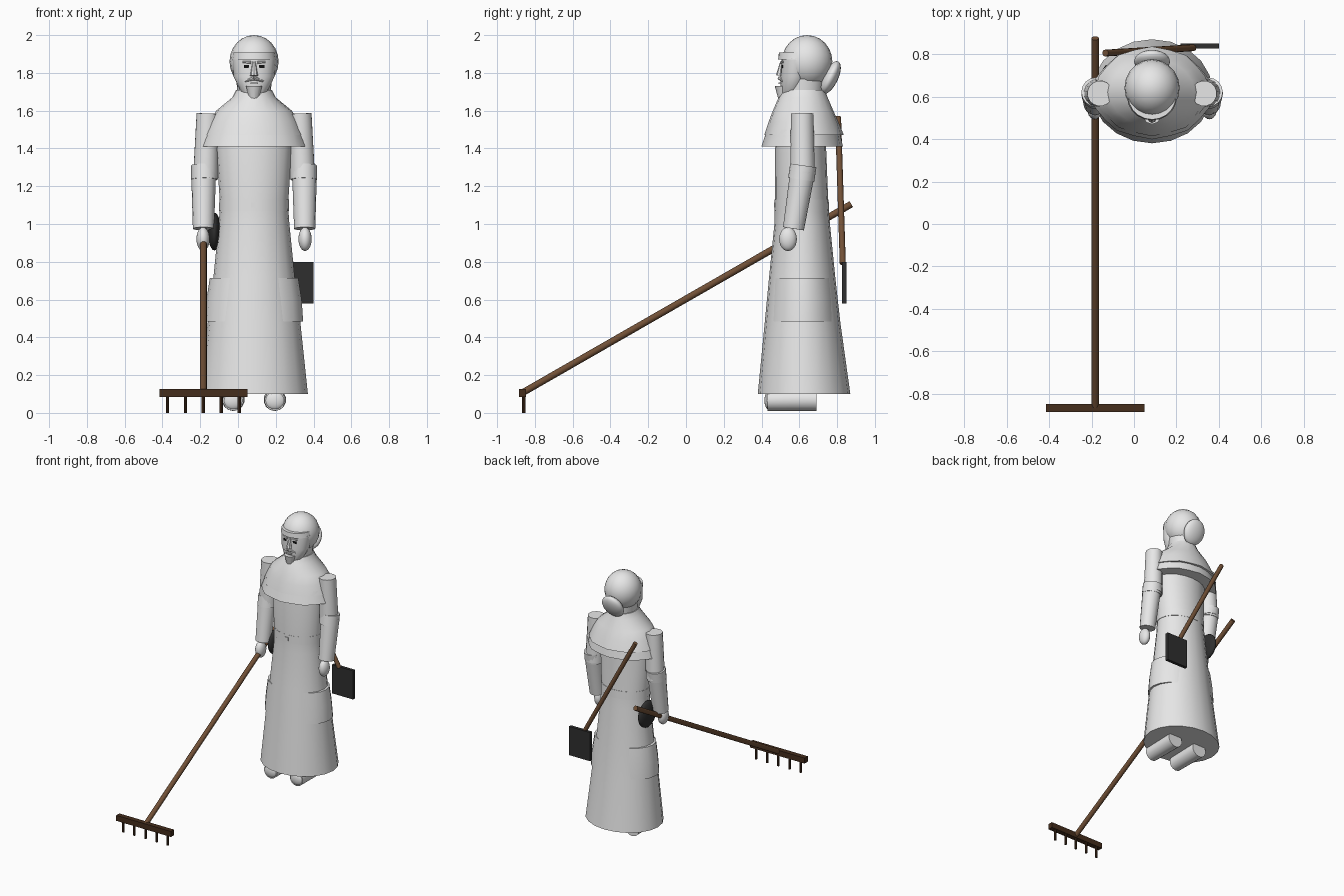
import bpy, bmesh, math
from mathutils import Vector

if "Cube" in bpy.data.objects:
    bpy.data.objects.remove(bpy.data.objects["Cube"])

CX = 0.085  # middle of the figure


def material(name, color):
    m = bpy.data.materials.new(name)
    m.use_nodes = True
    m.diffuse_color = (*color, 1)
    m.node_tree.nodes["Principled BSDF"].inputs["Base Color"].default_value = (*color, 1)
    return m


CLOTH = material("pale grey", (0.8, 0.8, 0.8))
WOOD = material("brown wood", (0.165, 0.08, 0.037))
DARK_WOOD = material("dark wood", (0.06, 0.027, 0.012))
IRON = material("dark iron", (0.028, 0.028, 0.028))
BLACK = material("black", (0.005, 0.005, 0.005))


def finish(name, bm, mat, smooth=True):
    bmesh.ops.recalc_face_normals(bm, faces=bm.faces)
    mesh = bpy.data.meshes.new(name)
    bm.to_mesh(mesh)
    bm.free()
    ob = bpy.data.objects.new(name, mesh)
    bpy.context.collection.objects.link(ob)
    mesh.materials.append(mat)
    if smooth:
        bpy.ops.object.select_all(action='DESELECT')
        ob.select_set(True)
        bpy.context.view_layer.objects.active = ob
        bpy.ops.object.shade_smooth_by_angle(angle=math.radians(40))
    return ob


def loft(name, rings, mat=CLOTH, sides=20, ripple=0.0):
    """Stack of ellipses, each given as height, centre y, half width, half depth."""
    bm = bmesh.new()
    loops = []
    for z, cy, rx, ry in rings:
        loop = []
        for i in range(sides):
            a = math.tau * i / sides
            k = 1 + ripple * (i % 2) * (1 if z == rings[0][0] else 0)
            loop.append(bm.verts.new((CX + rx * k * math.cos(a), cy + ry * k * math.sin(a), z)))
        loops.append(loop)
    for low, high in zip(loops, loops[1:]):
        for i in range(sides):
            j = (i + 1) % sides
            bm.faces.new((low[i], low[j], high[j], high[i]))
    bm.faces.new(loops[0])
    bm.faces.new(loops[-1])
    return finish(name, bm, mat)


def rod(name, start, end, r0, r1, mat, sides=12):
    bm = bmesh.new()
    start, end = Vector(start), Vector(end)
    axis = end - start
    bmesh.ops.create_cone(bm, cap_ends=True, segments=sides, radius1=r0, radius2=r1, depth=axis.length)
    ob = finish(name, bm, mat)
    ob.location = (start + end) / 2
    ob.rotation_euler = axis.to_track_quat('Z', 'Y').to_euler()
    return ob


def box(name, center, size, mat):
    bm = bmesh.new()
    bmesh.ops.create_cube(bm, size=1)
    ob = finish(name, bm, mat, False)
    ob.location, ob.scale = center, size
    return ob


def ball(name, center, radii, mat=CLOTH, tilt=0, turn=0):
    bm = bmesh.new()
    bmesh.ops.create_uvsphere(bm, u_segments=20, v_segments=12, radius=1)
    ob = finish(name, bm, mat)
    ob.location, ob.scale, ob.rotation_euler = center, radii, (tilt, turn, 0)
    return ob


# Robe, belt, side pockets and layered shoulder cape
loft("robe", [(0.1, 0.625, 0.285, 0.245), (0.48, 0.617, 0.245, 0.2), (0.72, 0.615, 0.215, 0.175),
              (1.0, 0.615, 0.187, 0.147), (1.1, 0.612, 0.18, 0.142), (1.4, 0.607, 0.2, 0.135),
              (1.6, 0.615, 0.17, 0.12)])
loft("belt", [(1.07, 0.613, 0.185, 0.145), (1.13, 0.612, 0.184, 0.143)])
box("belt_buckle", (CX, 0.469, 1.1), (0.03, 0.008, 0.025), CLOTH)
loft("side_pockets", [(0.485, 0.617, 0.26, 0.19), (0.6, 0.617, 0.252, 0.18), (0.715, 0.615, 0.234, 0.17)])
loft("cape_lower_layer", [(1.41, 0.615, 0.275, 0.21), (1.5, 0.62, 0.25, 0.19)], ripple=0.03)
loft("cape_upper_layer", [(1.47, 0.625, 0.26, 0.205), (1.54, 0.622, 0.235, 0.185),
                          (1.6, 0.62, 0.2, 0.16), (1.67, 0.62, 0.115, 0.13),
                          (1.71, 0.625, 0.095, 0.11)], ripple=0.03)

# Head, face and cap
loft("neck", [(1.65, 0.62, 0.085, 0.1), (1.78, 0.63, 0.095, 0.1)])
ball("head", (CX, 0.641, 1.86), (0.13, 0.134, 0.14))
loft("face", [(1.665, 0.545, 0.03, 0.035), (1.7, 0.56, 0.07, 0.058), (1.78, 0.576, 0.108, 0.075),
              (1.88, 0.585, 0.115, 0.08)])
loft("headband", [(1.872, 0.6, 0.118, 0.112), (1.908, 0.6, 0.112, 0.108)])
ball("hair_knot", (CX, 0.765, 1.775), (0.085, 0.04, 0.095), tilt=-0.45)
rod("nose", (CX, 0.497, 1.785), (CX, 0.507, 1.86), 0.021, 0.008, CLOTH, 8)
rod("goatee", (CX, 0.515, 1.645), (CX, 0.515, 1.73), 0.022, 0.045, CLOTH, 10)
box("mouth", (CX, 0.497, 1.745), (0.04, 0.012, 0.01), CLOTH)

# Paired parts of the face, arms and feet
for side, s in (("left", 1), ("right", -1)):
    box(side + "_eye", (CX + s * 0.04, 0.51, 1.835), (0.028, 0.008, 0.016), BLACK)
    rod(side + "_brow", (CX + s * 0.018, 0.503, 1.855), (CX + s * 0.06, 0.517, 1.858), 0.007, 0.005, CLOTH, 6)
    rod(side + "_moustache", (CX, 0.496, 1.772), (CX + s * 0.05, 0.512, 1.755), 0.011, 0.004, CLOTH, 8)
    x = lambda d: CX + s * d
    rod(side + "_upper_arm", (x(0.245), 0.615, 1.585), (x(0.257), 0.617, 1.24), 0.06, 0.067, CLOTH, 16)
    rod(side + "_forearm", (x(0.267), 0.618, 1.28), (x(0.268), 0.569, 0.975), 0.066, 0.056, CLOTH, 16)
    rod(side + "_cuff", (x(0.263), 0.621, 1.31), (x(0.263), 0.61, 1.235), 0.07, 0.07, CLOTH, 16)
    ball(side + "_hand", (x(0.27), 0.54, 0.92), (0.035, 0.047, 0.063))
    rod(side + "_boot", (x(0.11), 0.43, 0.066), (x(0.11), 0.69, 0.07), 0.055, 0.06, CLOTH, 14)
    ball(side + "_boot_toe", (x(0.11), 0.44, 0.066), (0.054, 0.025, 0.05))

# Round pouch on the right hip
ball("hip_pouch", (-0.125, 0.65, 0.96), (0.035, 0.1, 0.1), IRON)

# Rake held in the right hand
RX = -0.183
rod("rake_handle", (RX, -0.86, 0.11), (RX, 0.875, 1.105), 0.018, 0.018, WOOD)
box("rake_head", (RX, -0.866, 0.105), (0.465, 0.038, 0.042), DARK_WOOD)
for i in range(5):
    rod("rake_tooth", (RX + (i - 2) * 0.095, -0.86, 0), (RX + (i - 2) * 0.095, -0.86, 0.1),
        0.009, 0.009, DARK_WOOD, 8)

# Shovel slung across the back
rod("shovel_handle", (-0.135, 0.805, 1.565), (0.28, 0.83, 0.79), 0.016, 0.016, WOOD)
box("shovel_blade", (0.31, 0.838, 0.69), (0.18, 0.024, 0.22), IRON)
